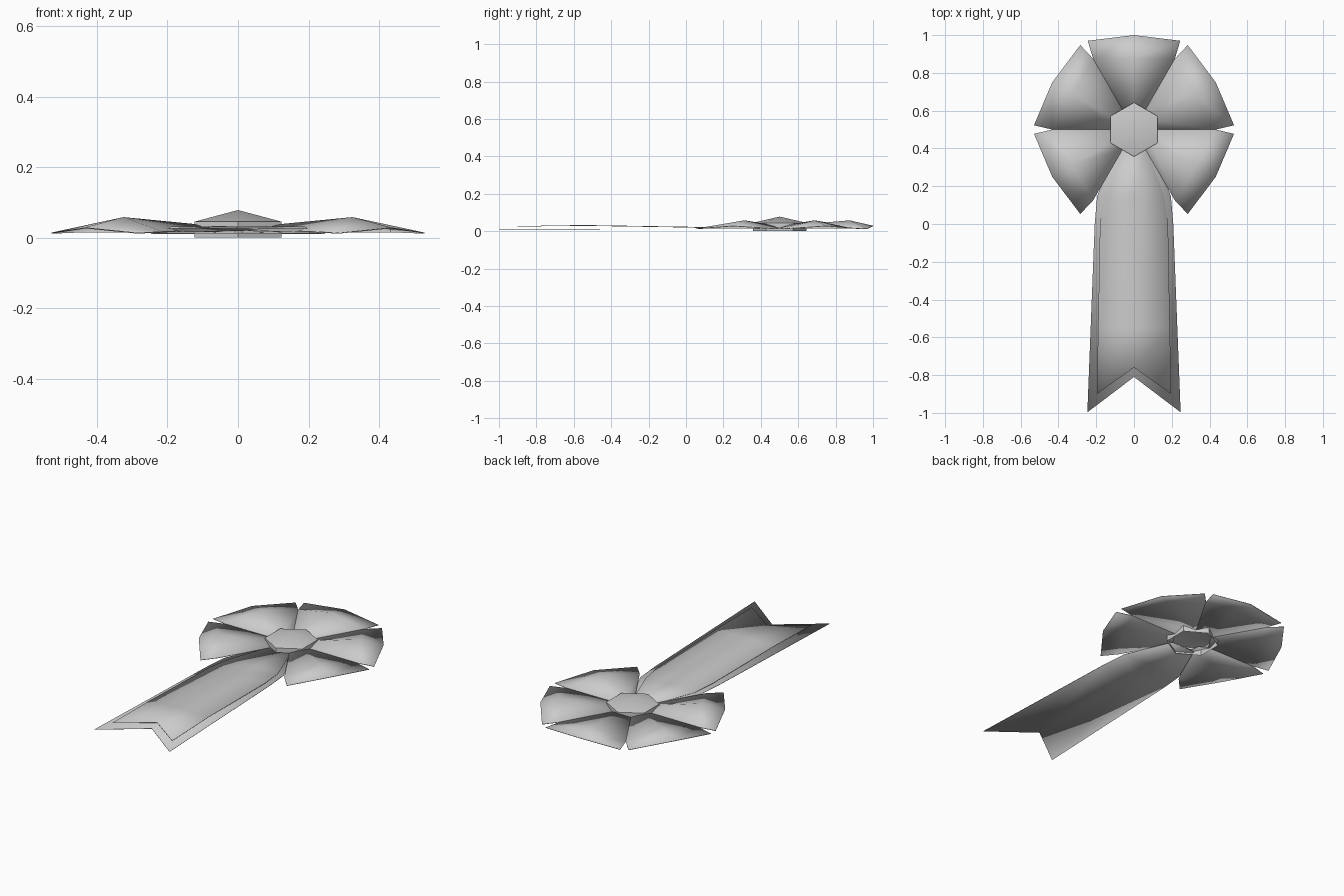
import bpy
import math
from mathutils import Matrix, Vector

cube = bpy.data.objects.get("Cube")
if cube:
    bpy.data.objects.remove(cube, do_unlink=True)

grey = bpy.data.materials.new("plain_grey")
grey.use_nodes = True
colour = (0.6, 0.6, 0.6, 1)
grey.diffuse_color = colour
grey.node_tree.nodes["Principled BSDF"].inputs["Base Color"].default_value = colour

CENTRE = Vector((0, 0.5, 0))


def make_object(name, verts, faces, thickness=0):
    mesh = bpy.data.meshes.new(name)
    mesh.from_pydata(verts, [], faces)
    mesh.materials.append(grey)
    obj = bpy.data.objects.new(name, mesh)
    bpy.context.collection.objects.link(obj)
    bpy.ops.object.select_all(action="DESELECT")
    obj.select_set(True)
    bpy.context.view_layer.objects.active = obj
    bpy.ops.object.shade_smooth_by_angle(angle=math.radians(30))
    if thickness:
        shell = obj.modifiers.new("thickness", "SOLIDIFY")
        shell.thickness = thickness
        shell.offset = -1
    return obj


def strip(name, rows, thickness):
    """Sheet from rows of (middle, side) points, mirrored across x."""
    verts, faces = [], []
    for (mid_y, mid_z), (x, y, z) in rows:
        verts += [(-x, y, z), (0, mid_y, mid_z), (x, y, z)]
    for r in range(len(rows) - 1):
        for c in range(2):
            a = r * 3 + c
            faces.append((a, a + 1, a + 4, a + 3))
    return make_object(name, verts, faces, thickness)


# Five folded petals, leaving the lowest position free for the ribbon
petal_rows = [
    ((0.10, 0.035), (0.058, 0.10, 0.018)),
    ((0.375, 0.058), (0.2165, 0.375, 0.018)),
    ((0.50, 0.029), (0.245, 0.47, 0.014)),
]
for i in range(-2, 3):
    petal = strip(f"petal_{i + 3}", petal_rows, 0.003)
    petal.matrix_world = Matrix.Translation(CENTRE) @ Matrix.Rotation(i * math.pi / 3, 4, "Z")

# Two layered ribbons with notched ends
strip("lower_ribbon", [
    ((-0.81, 0.012), (0.247, -0.997, 0.012)),
    ((0, 0.013), (0.208, 0, 0.013)),
    ((0.15, 0.013), (0.195, 0.15, 0.013)),
    ((0.42, 0.013), (0.08, 0.42, 0.013)),
], 0.002)
strip("upper_ribbon", [
    ((-0.76, 0.029), (0.197, -0.90, 0.027)),
    ((-0.55, 0.033), (0.19, -0.55, 0.031)),
    ((0, 0.024), (0.18, 0, 0.022)),
    ((0.15, 0.021), (0.16, 0.15, 0.017)),
    ((0.42, 0.018), (0.06, 0.42, 0.017)),
], 0.002)

# Six-sided button with a low pointed top, open underneath
SIDES, RADIUS = 6, 0.143
ring = [Vector((RADIUS * math.sin(k * math.tau / SIDES),
                RADIUS * math.cos(k * math.tau / SIDES), 0)) + CENTRE
        for k in range(SIDES)]
verts = ring + [p + Vector((0, 0, 0.045)) for p in ring] + [CENTRE + Vector((0, 0, 0.078))]
faces = []
for k in range(SIDES):
    n = (k + 1) % SIDES
    faces.append((n, k, k + SIDES, n + SIDES))
    faces.append((n + SIDES, k + SIDES, 2 * SIDES))
make_object("centre_button", verts, faces)
